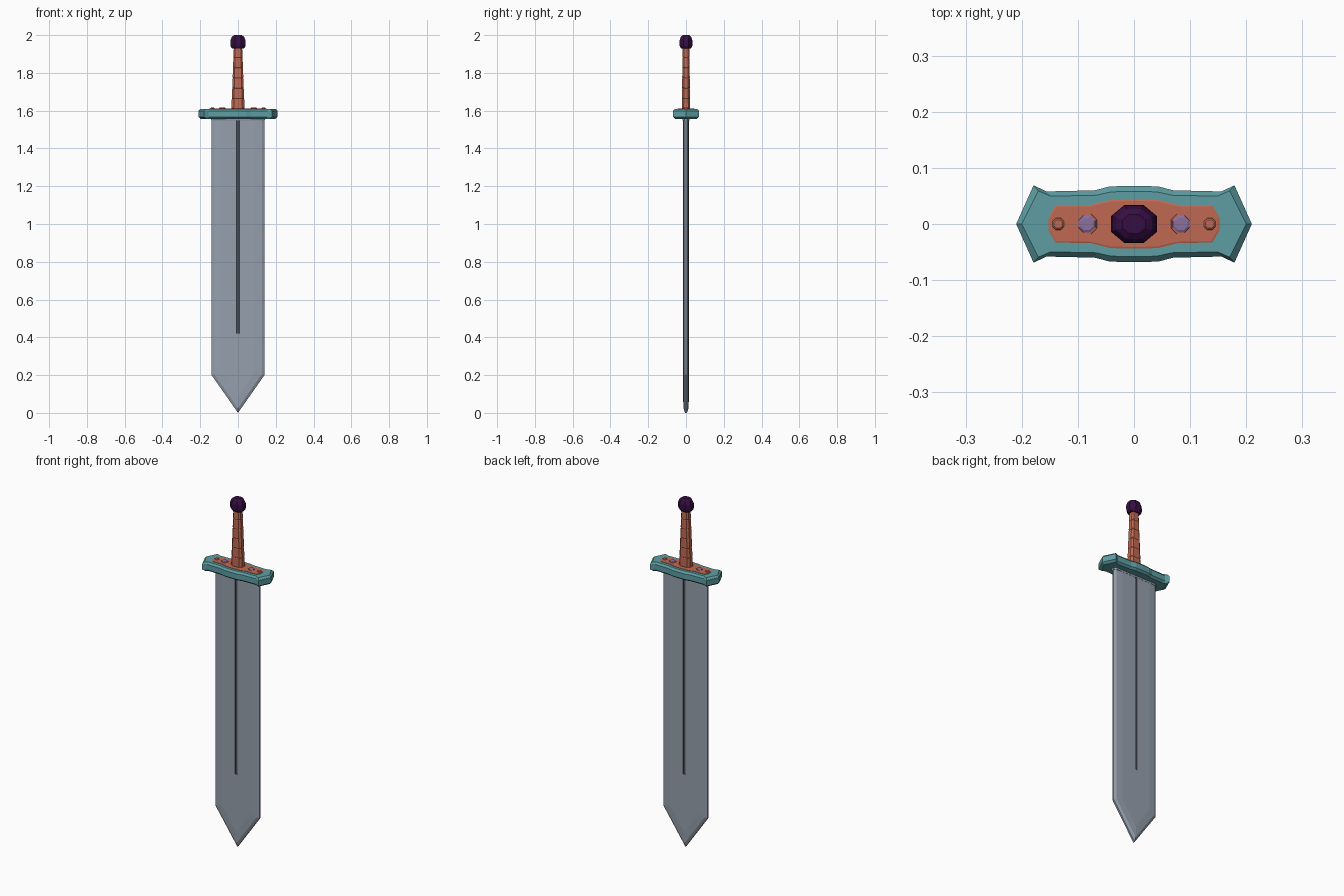
import bpy, bmesh, math

if "Cube" in bpy.data.objects:
    bpy.data.objects.remove(bpy.data.objects["Cube"])


def material(name, r, g, b):
    m = bpy.data.materials.new(name)
    lin = [(c / 255 / 12.92) if c < 11 else ((c / 255 + 0.055) / 1.055) ** 2.4 for c in (r, g, b)]
    m.diffuse_color = (*lin, 1)
    m.use_nodes = True
    m.node_tree.nodes["Principled BSDF"].inputs["Base Color"].default_value = m.diffuse_color
    return m


STEEL = material("steel", 150, 160, 174)
DARK_STEEL = material("dark steel", 92, 97, 108)
TEAL = material("teal", 94, 158, 164)
ORANGE = material("orange leather", 192, 105, 82)
VIOLET = material("violet gem", 140, 110, 158)
PURPLE = material("dark purple", 54, 14, 66)


def loft(name, rings, mat):
    """Skin equal-length rings of 3D points and cap both ends."""
    bm = bmesh.new()
    vr = [[bm.verts.new(p) for p in ring] for ring in rings]
    n = len(rings[0])
    for a, b in zip(vr, vr[1:]):
        for i in range(n):
            j = (i + 1) % n
            bm.faces.new((a[i], a[j], b[j], b[i]))
    bm.faces.new(vr[0])
    bm.faces.new(vr[-1])
    bmesh.ops.recalc_face_normals(bm, faces=bm.faces)
    me = bpy.data.meshes.new(name)
    bm.to_mesh(me)
    bm.free()
    me.materials.append(mat)
    ob = bpy.data.objects.new(name, me)
    bpy.context.collection.objects.link(ob)
    return ob


def outline(quarter, inset, z):
    """Mirror a quarter outline (from +x to +y) into a full ring, inset, at height z."""
    w = max(p[0] for p in quarter)
    h = max(p[1] for p in quarter)
    q = [(x * (1 - inset / w), y * (1 - inset / h)) for x, y in quarter]
    half = q + [(-x, y) for x, y in reversed(q) if x > 1e-6]
    full = half + [(x, -y) for x, y in reversed(half) if y > 1e-6]
    return [(x, y, z) for x, y in full]


def stack(name, quarter, levels, mat):
    return loft(name, [outline(quarter, d, z) for z, d in levels], mat)


def disc(x, y, z, rx, ry, n=8, turn=0.5):
    return [(x + rx * math.cos((i + turn) * 2 * math.pi / n),
             y + ry * math.sin((i + turn) * 2 * math.pi / n), z) for i in range(n)]


# Blade: stacked pointed outlines give the ground edges
W, TOP, SHOULDER = 0.14, 1.57, 0.2


def blade_ring(y, d):
    sh, tip = SHOULDER + 0.31 * d, 1.74 * d
    return [(-W + d, y, TOP), (-W + d, y, sh), (0, y, tip), (W - d, y, sh), (W - d, y, TOP)]


section = [(-0.016, 0.05), (-0.013, 0.014), (-0.005, 0), (0.005, 0), (0.013, 0.014), (0.016, 0.05)]
blade = loft("blade", [blade_ring(y, d) for y, d in section], STEEL)

# Fuller grooves cut into both faces
for s in (-1, 1):
    prism = [[(-0.008, s * 0.02, z), (0.008, s * 0.02, z),
              (0.006, s * 0.011, z), (-0.006, s * 0.011, z)] for z in (0.42, 1.6)]
    cutter = loft("fuller_cutter", prism, DARK_STEEL)
    cutter.hide_render = True
    mod = blade.modifiers.new("fuller", 'BOOLEAN')
    mod.operation = 'DIFFERENCE'
    mod.solver = 'EXACT'
    mod.material_mode = 'TRANSFER'
    mod.object = cutter
    bpy.context.view_layer.objects.active = blade
    bpy.ops.object.modifier_apply(modifier=mod.name)
    bpy.data.objects.remove(cutter)

# Collar between blade and guard
stack("blade_collar", [(0.142, 0.008), (0.128, 0.018), (0, 0.018)],
      [(1.548, 0.001), (1.552, 0), (1.57, 0)], STEEL)

# Guard with flared pointed ends
guard_q = [(0.21, 0), (0.179, 0.069), (0.156, 0.058), (0.07, 0.06), (0.043, 0.067), (0, 0.068)]
stack("guard", guard_q, [(1.557, 0.012), (1.567, 0), (1.598, 0), (1.609, 0.010)], TEAL)

# Orange plate on top of the guard
plate_q = [(0.152, 0.012), (0.14, 0.033), (0.078, 0.034), (0.042, 0.043), (0, 0.044)]
stack("guard_plate", plate_q, [(1.606, 0), (1.611, 0), (1.612, 0.003)], ORANGE)

# Gems and studs along the plate
for s in (-1, 1):
    x = 0.084 * s
    loft("gem_setting", [disc(x, 0, 1.610, 0.020, 0.020), disc(x, 0, 1.613, 0.019, 0.019)], ORANGE)
    loft("gem", [disc(x, 0, 1.611, 0.017, 0.017), disc(x, 0, 1.615, 0.016, 0.016),
                 disc(x, 0, 1.617, 0.012, 0.012)], VIOLET)
    x = 0.135 * s
    loft("stud", [disc(x, 0, 1.610, 0.012, 0.012), disc(x, 0, 1.614, 0.011, 0.011),
                  disc(x, 0, 1.616, 0.008, 0.008)], ORANGE)

# Tapered grip wrapped in six bands
Z0, Z1, BANDS = 1.61, 1.935, 6
rings = []
for i in range(BANDS):
    for f, d in ((0, 0.002), (0.06, 0), (0.94, 0), (1, 0.002)):
        t = (i + f) / BANDS
        hx, hy = 0.035 - 0.013 * t - d, 0.022 - 0.004 * t - d
        q = [(hx, hy * 0.55), (hx * 0.65, hy)]
        if f == 1 and i < BANDS - 1:
            continue
        rings.append(outline(q, 0, Z0 + (Z1 - Z0) * t))
loft("grip", rings, ORANGE)

# Faceted pommel
loft("pommel", [disc(0, 0, z, 0.044 * k, 0.037 * k) for z, k in
                ((1.928, 0.75), (1.940, 0.96), (1.955, 1), (1.975, 0.97), (1.992, 0.78), (2.0, 0.5))], PURPLE)
